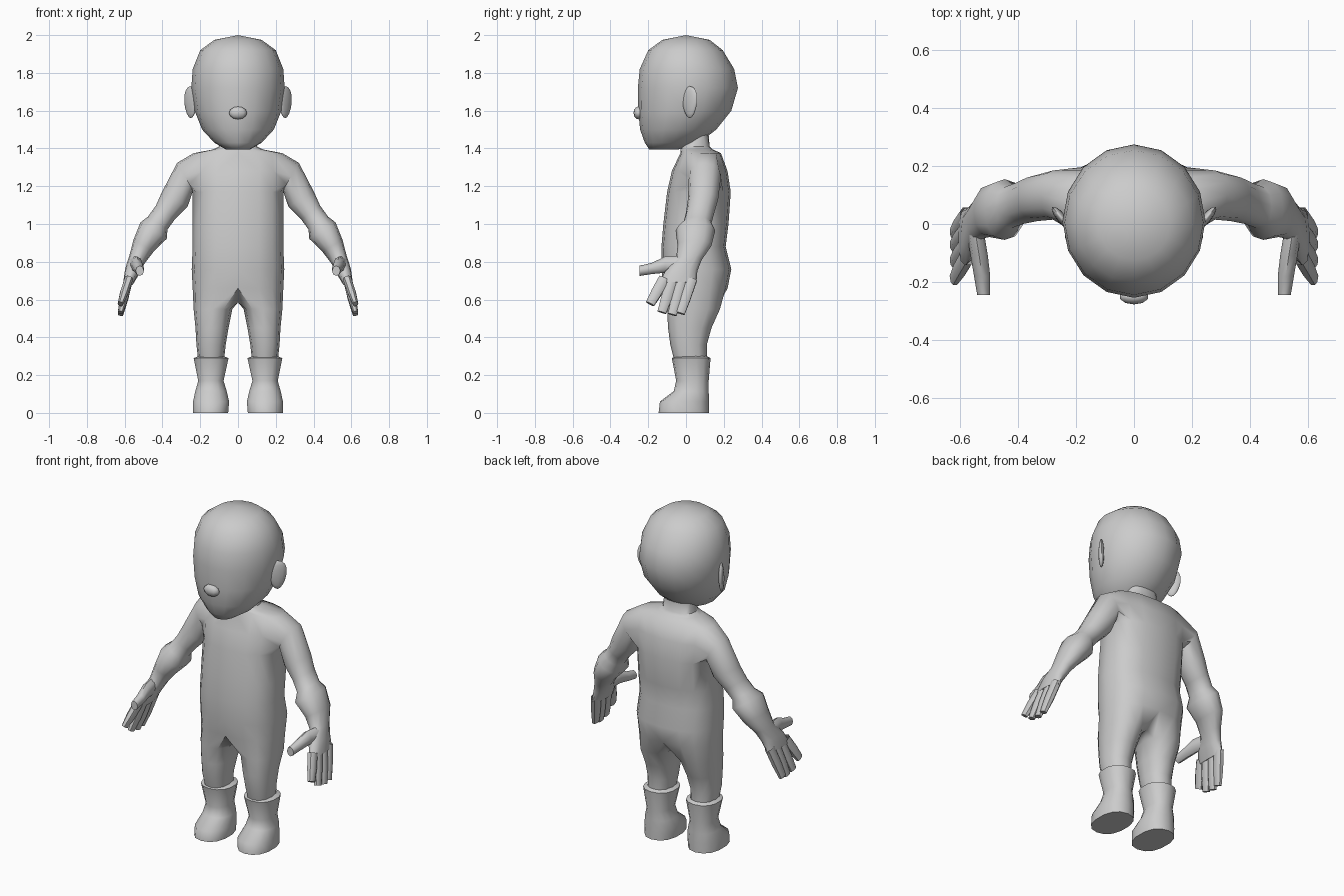
import bpy, bmesh, math
from mathutils import Vector, Matrix

if "Cube" in bpy.data.objects:
    bpy.data.objects.remove(bpy.data.objects["Cube"])

clay = bpy.data.materials.new("clay_grey")
clay.diffuse_color = (0.6, 0.6, 0.6, 1)
clay.use_nodes = True
clay.node_tree.nodes["Principled BSDF"].inputs["Base Color"].default_value = clay.diffuse_color


def power(v, e):
    return math.copysign(abs(v) ** (2 / e), v) if abs(v) > 1e-6 else 0.0


def finish(bm, name, mirror=False, angle=50):
    bmesh.ops.recalc_face_normals(bm, faces=bm.faces)
    me = bpy.data.meshes.new(name)
    bm.to_mesh(me)
    bm.free()
    me.materials.append(clay)
    ob = bpy.data.objects.new(name, me)
    bpy.context.collection.objects.link(ob)
    if mirror:
        mod = ob.modifiers.new("mirror", 'MIRROR')
        mod.merge_threshold = 0.0005
    bpy.ops.object.select_all(action='DESELECT')
    ob.select_set(True)
    bpy.context.view_layer.objects.active = ob
    bpy.ops.object.shade_smooth_by_angle(angle=math.radians(angle))
    return ob


def flat_ring(bm, z, x0, x1, y0, y1, n, start=-90, e=2):
    """Closed horizontal ring filling the given x and y extents."""
    ring = []
    for i in range(n):
        a = math.radians(start + 360 * i / n)
        ring.append(bm.verts.new(((x0 + x1) / 2 + (x1 - x0) / 2 * power(math.cos(a), e),
                                  (y0 + y1) / 2 + (y1 - y0) / 2 * power(math.sin(a), e), z)))
    return ring


def tube_ring(bm, centre, axis, ry, rv, n, start, e=2):
    """Closed ring across an axis; ry runs along y, rv across."""
    axis = Vector(axis).normalized()
    u = (Vector((0, 1, 0)) - axis * axis.y).normalized()
    v = axis.cross(u) * -1
    if v.x + v.z < 0:
        v = -v
    ring = []
    for i in range(n):
        a = math.radians(start + 360 * i / n)
        ring.append(bm.verts.new(Vector(centre) + u * ry * power(math.cos(a), e)
                                 + v * rv * power(math.sin(a), e)))
    return ring


def bridge(bm, a, b, closed=True):
    n = len(a)
    for i in range(n if closed else n - 1):
        j = (i + 1) % n
        bm.faces.new((a[i], a[j], b[j], b[i]))


def chain(bm, rings):
    for a, b in zip(rings, rings[1:]):
        bridge(bm, a, b)


# Body: half torso, leg and arm in one skin, mirrored
bm = bmesh.new()
torso = [(1.47, .09, .0, .12), (1.41, .10, -.02, .125), (1.395, .13, -.03, .14),
         (1.375, .235, -.03, .185), (1.28, .25, -.075, .22), (1.17, .24, -.10, .237),
         (1.0, .24, -.12, .225), (.88, .24, -.13, .21), (.76, .245, -.13, .24),
         (.66, .24, -.12, .22)]
rows = []
for z, w, yf, yb in torso:
    row = []
    for i in range(9):
        a = math.radians(-90 + 22.5 * i)
        row.append(bm.verts.new((w * power(math.cos(a), 2.5),
                                 (yf + yb) / 2 + (yb - yf) / 2 * power(math.sin(a), 2.5), z)))
    rows.append(row)
for k, (a, b) in enumerate(zip(rows, rows[1:])):
    for i in range(8):
        if not (k in (3, 4) and 2 <= i < 6):      # leave the shoulder opening
            bm.faces.new((a[i], a[i + 1], b[i + 1], b[i]))

# Leg, grown from the half hip ring plus the crotch line
crotch = [bm.verts.new((0, y, .585)) for y in (.11, .04, -.03)]
rings = [rows[-1] + crotch]
for z, x0, x1, y0, y1 in [(.55, .03, .235, -.10, .18), (.45, .05, .225, -.095, .135),
                          (.36, .065, .22, -.083, .11), (.27, .075, .21, -.06, .11)]:
    rings.append(flat_ring(bm, z, x0, x1, y0, y1, 12, -120, 2.3))
chain(bm, rings)

# Arm, grown from the shoulder opening
low, mid, top = rows[5], rows[4], rows[3]
rings = [low[2:7] + [mid[6]] + top[2:7][::-1] + [mid[2]]]
arm = [(.28, .10, 1.25, .085, .085), (.335, .09, 1.13, .08, .078), (.385, .075, 1.06, .075, .062),
       (.425, .06, 1.005, .075, .062), (.447, .05, .965, .105, .082), (.50, .045, .885, .09, .062),
       (.535, .015, .81, .068, .045), (.56, -.025, .75, .085, .04), (.583, -.045, .685, .10, .026)]
pts = [Vector(a[:3]) for a in arm]
for i, a in enumerate(arm):
    axis = pts[min(i + 1, len(pts) - 1)] - pts[max(i - 1, 0)]
    if i == 0:
        axis = Vector((.87, 0, -.5))
    axis.y = 0
    rings.append(tube_ring(bm, pts[i], axis, a[3], a[4], 12, -150, 2.2))
chain(bm, rings)
bm.faces.new(rings[-1])
finish(bm, "body", True)

# Fingers and thumb
bm = bmesh.new()
for y0, y1, z1 in [(-.115, -.19, .577), (-.07, -.128, .532), (-.02, -.073, .52), (.03, -.03, .527)]:
    p, q = Vector((.578, y0, .71)), Vector((.622, y1, z1))
    rings = [tube_ring(bm, p.lerp(q, t), (q - p), ry, rv, 8, 22.5, 2.6)
             for t, ry, rv in ((0, .031, .024), (.55, .03, .023), (1, .025, .015))]
    chain(bm, rings)
    bm.faces.new(rings[-1])
finish(bm, "fingers", True)

bm = bmesh.new()
rings = []
for x, y, z, rx, rz in [(.55, -.02, .78, .03, .05), (.535, -.11, .785, .03, .043),
                        (.525, -.18, .765, .028, .03), (.52, -.245, .752, .022, .027)]:
    rings.append([bm.verts.new((x + rx * math.cos(math.radians(45 * i)), y,
                                z + rz * math.sin(math.radians(45 * i)))) for i in range(8)])
chain(bm, rings)
bm.faces.new(rings[-1])
finish(bm, "thumb", True)

# Boots with a flared rim and flat sole
bm = bmesh.new()
rings = [flat_ring(bm, z, x0, x1, y0, y1, 14, -90, 2.3) for z, x0, x1, y0, y1 in [
    (.30, .075, .21, -.05, .11), (.29, .048, .237, -.075, .13), (.17, .075, .212, -.052, .12),
    (.115, .058, .228, -.065, .12), (.06, .045, .24, -.138, .122), (0, .05, .24, -.145, .122)]]
chain(bm, rings)
bm.faces.new(rings[-1])
finish(bm, "boot", True)

# Head
bm = bmesh.new()
rings = [flat_ring(bm, z, -w, w, y0, y1, 16) for z, w, y0, y1 in [
    (1.975, .125, -.125, .125), (1.92, .20, -.20, .195), (1.82, .24, -.245, .255),
    (1.72, .247, -.255, .275), (1.6, .23, -.253, .24), (1.5, .19, -.243, .16),
    (1.43, .125, -.218, .07), (1.395, .065, -.195, -.04)]]
chain(bm, rings)
bm.faces.new(rings[-1])
crown = bm.verts.new((0, 0, 2.0))
for i in range(16):
    bm.faces.new((rings[0][i], rings[0][(i + 1) % 16], crown))
finish(bm, "head", angle=70)

# Nose
bm = bmesh.new()
bmesh.ops.create_uvsphere(bm, u_segments=10, v_segments=6, radius=1, matrix=
                          Matrix.Translation((0, -.252, 1.588)) @ Matrix.Diagonal((.05, .026, .034, 1)))
finish(bm, "nose", angle=70)

# Ears, thin discs that narrow to the lobe and sweep backwards
bm = bmesh.new()
bmesh.ops.create_uvsphere(bm, u_segments=12, v_segments=8, radius=1)
for v in bm.verts:
    v.co.x *= .85 + .2 * v.co.z
bmesh.ops.transform(bm, verts=bm.verts, matrix=Matrix.Translation((.25, .02, 1.645))
                    @ Matrix.Rotation(math.radians(50), 4, 'Z') @ Matrix.Diagonal((.06, .016, .085, 1)))
finish(bm, "ear", True, 70)
